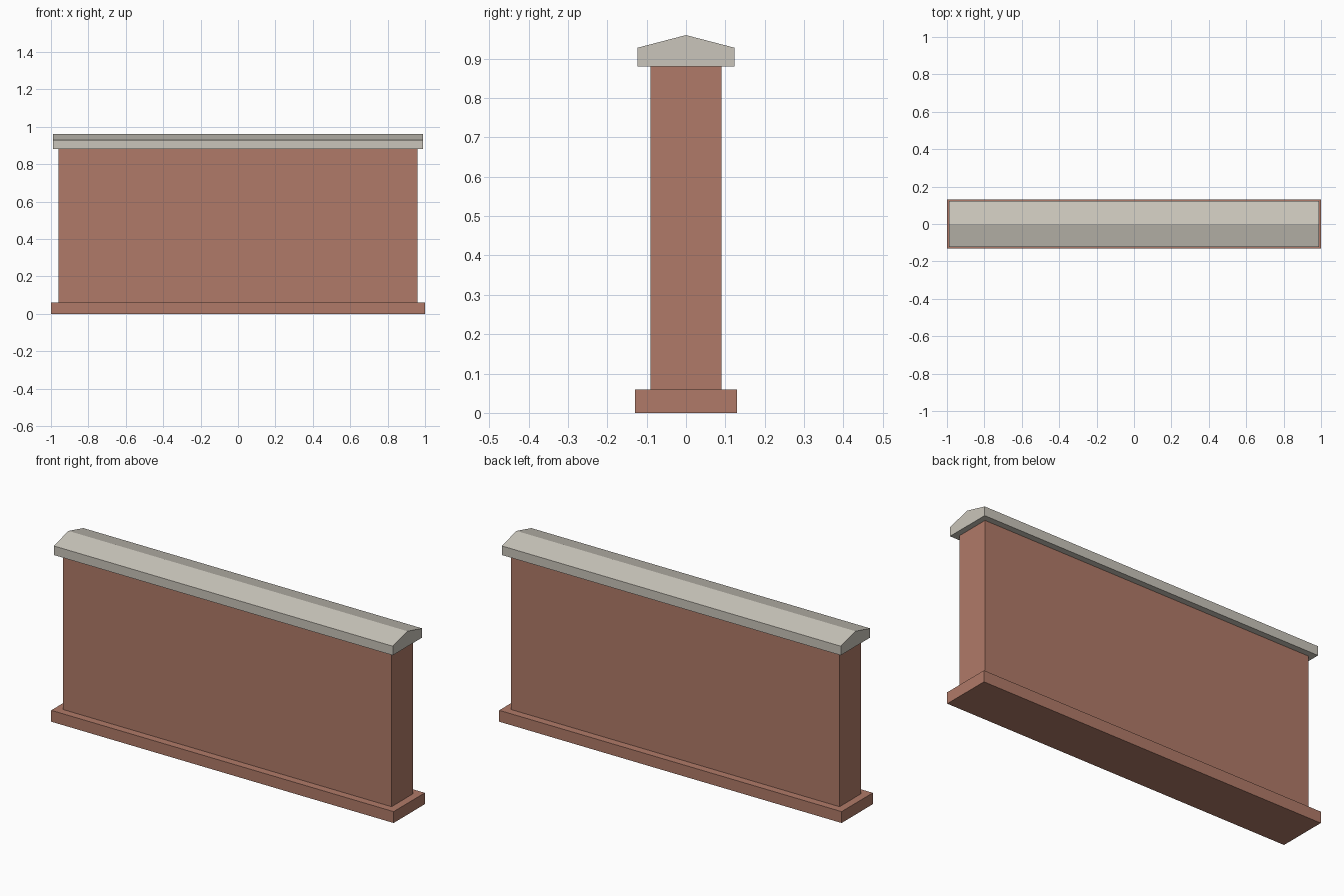
import bpy
import bmesh

default = bpy.data.objects.get("Cube")
if default:
    bpy.data.objects.remove(default, do_unlink=True)


def make_material(name, rgb):
    mat = bpy.data.materials.new(name)
    mat.use_nodes = True
    colour = (*rgb, 1.0)
    mat.diffuse_color = colour
    mat.node_tree.nodes["Principled BSDF"].inputs["Base Color"].default_value = colour
    return mat


def extrude_profile(name, profile, half_length, mat):
    """Sweep a closed (y, z) profile along x, centred on the origin."""
    bm = bmesh.new()
    end = bm.faces.new([bm.verts.new((-half_length, y, z)) for y, z in profile])
    swept = bmesh.ops.extrude_face_region(bm, geom=[end])["geom"]
    verts = [v for v in swept if isinstance(v, bmesh.types.BMVert)]
    bmesh.ops.translate(bm, verts=verts, vec=(2 * half_length, 0, 0))
    bmesh.ops.recalc_face_normals(bm, faces=bm.faces)
    mesh = bpy.data.meshes.new(name)
    bm.to_mesh(mesh)
    bm.free()
    mesh.materials.append(mat)
    obj = bpy.data.objects.new(name, mesh)
    bpy.context.collection.objects.link(obj)
    return obj


def box_profile(half_depth, bottom, top):
    return [(-half_depth, bottom), (half_depth, bottom),
            (half_depth, top), (-half_depth, top)]


brick = make_material("brick red", (0.434, 0.195, 0.138))
stone = make_material("pale stone", (0.59, 0.56, 0.495))

# Plinth and wall body
extrude_profile("plinth", box_profile(0.13, 0, 0.06), 1.0, brick)
extrude_profile("wall", box_profile(0.09, 0.06, 0.88), 0.96, brick)

# Coping stone with a shallow ridge
coping = box_profile(0.123, 0.88, 0.928)
coping.insert(3, (0, 0.96))
extrude_profile("coping", coping, 0.99, stone)
